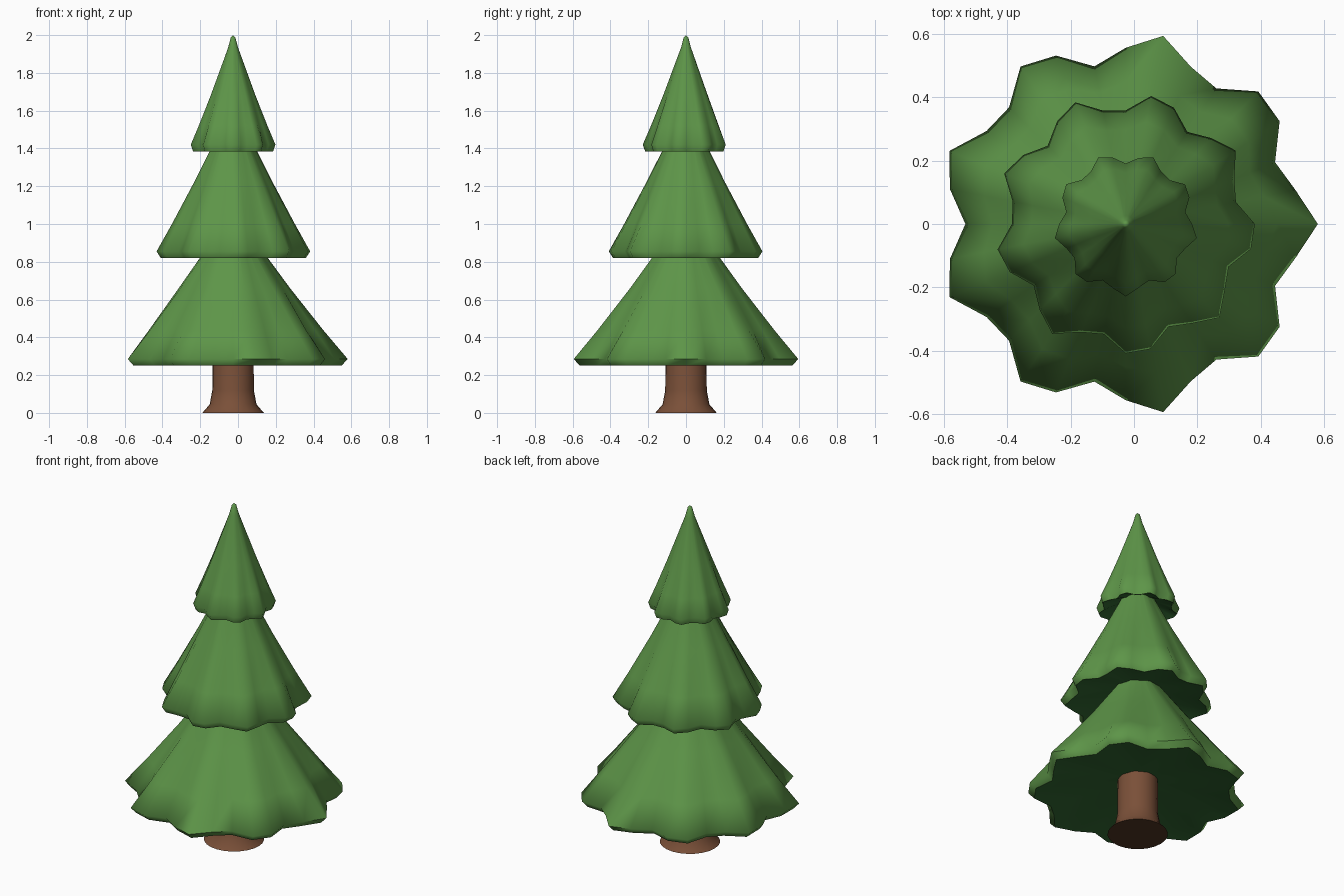
import bpy, bmesh, math

if "Cube" in bpy.data.objects:
    bpy.data.objects.remove(bpy.data.objects["Cube"])

CX = -0.026  # tree axis


def material(name, color):
    m = bpy.data.materials.new(name)
    m.diffuse_color = (*color, 1)
    m.use_nodes = True
    m.node_tree.nodes["Principled BSDF"].inputs["Base Color"].default_value = m.diffuse_color
    return m


GREEN = material("needle green", (0.11, 0.30, 0.065))
DARK_GREEN = material("shadow green", (0.03, 0.13, 0.03))
BROWN = material("bark brown", (0.195, 0.08, 0.04))
DARK_BROWN = material("dark bark brown", (0.08, 0.036, 0.016))


def lathe(name, profile, sides, mats, lobes=0, phase=0.0, angle=40):
    """Spin (radius, z, waviness) points; the first band (underside) takes mats[1]."""
    bm = bmesh.new()
    rings = []
    for r, z, wave in profile:
        if r == 0:
            rings.append([bm.verts.new((CX, 0, z))] * sides)
            continue
        ring = []
        for i in range(sides):
            a = 2 * math.pi * i / sides
            rr = r * (1 + wave * math.cos(lobes * a + phase))
            ring.append(bm.verts.new((CX + rr * math.cos(a), rr * math.sin(a), z)))
        rings.append(ring)
    for k, (lo, hi) in enumerate(zip(rings, rings[1:])):
        for i in range(sides):
            j = (i + 1) % sides
            quad = list(dict.fromkeys((lo[i], lo[j], hi[j], hi[i])))
            bm.faces.new(quad).material_index = 1 if k == 0 else 0
    bmesh.ops.recalc_face_normals(bm, faces=bm.faces)
    # Crisp border around the underside
    for e in bm.edges:
        e.smooth = len({f.material_index for f in e.link_faces}) == 1
    me = bpy.data.meshes.new(name)
    bm.to_mesh(me)
    bm.free()
    for m in mats:
        me.materials.append(m)
    ob = bpy.data.objects.new(name, me)
    bpy.context.collection.objects.link(ob)
    bpy.ops.object.select_all(action='DESELECT')
    ob.select_set(True)
    bpy.context.view_layer.objects.active = ob
    bpy.ops.object.shade_smooth_by_angle(angle=math.radians(angle), keep_sharp_edges=True)


# Trunk with flared foot
lathe("trunk", [(0, 0, 0), (0.163, 0, 0), (0.124, 0.045, 0), (0.11, 0.12, 0),
                (0.108, 0.40, 0), (0, 0.40, 0)], 24, (BROWN, DARK_BROWN))

# Wavy foliage tiers: name, rim radius, rim bottom, tip height, phase
tiers = [("lower_branches", 0.557, 0.25, 1.10, 0.0),
         ("middle_branches", 0.384, 0.82, 1.65, 0.8),
         ("top_branches", 0.210, 1.385, 2.0, 1.6)]
for name, r, z, tip, phase in tiers:
    z1, z2, r2 = z + 0.035, tip - 0.065, 0.026
    # Sloping side, the waves fading towards the tip
    side = [(r + (r2 - r) * t, z1 + (z2 - z1) * t, w)
            for t, w in ((0, 0.09), (0.2, 0.065), (0.5, 0.035), (1, 0))]
    lathe(name, [(0, z + 0.10, 0),          # recessed underside
                 (0.945 * r, z, 0.09),      # lower rim
                 *side,
                 (0.012, tip - 0.012, 0),   # rounded tip
                 (0, tip, 0)], 32, (GREEN, DARK_GREEN), 9, phase, 70)
